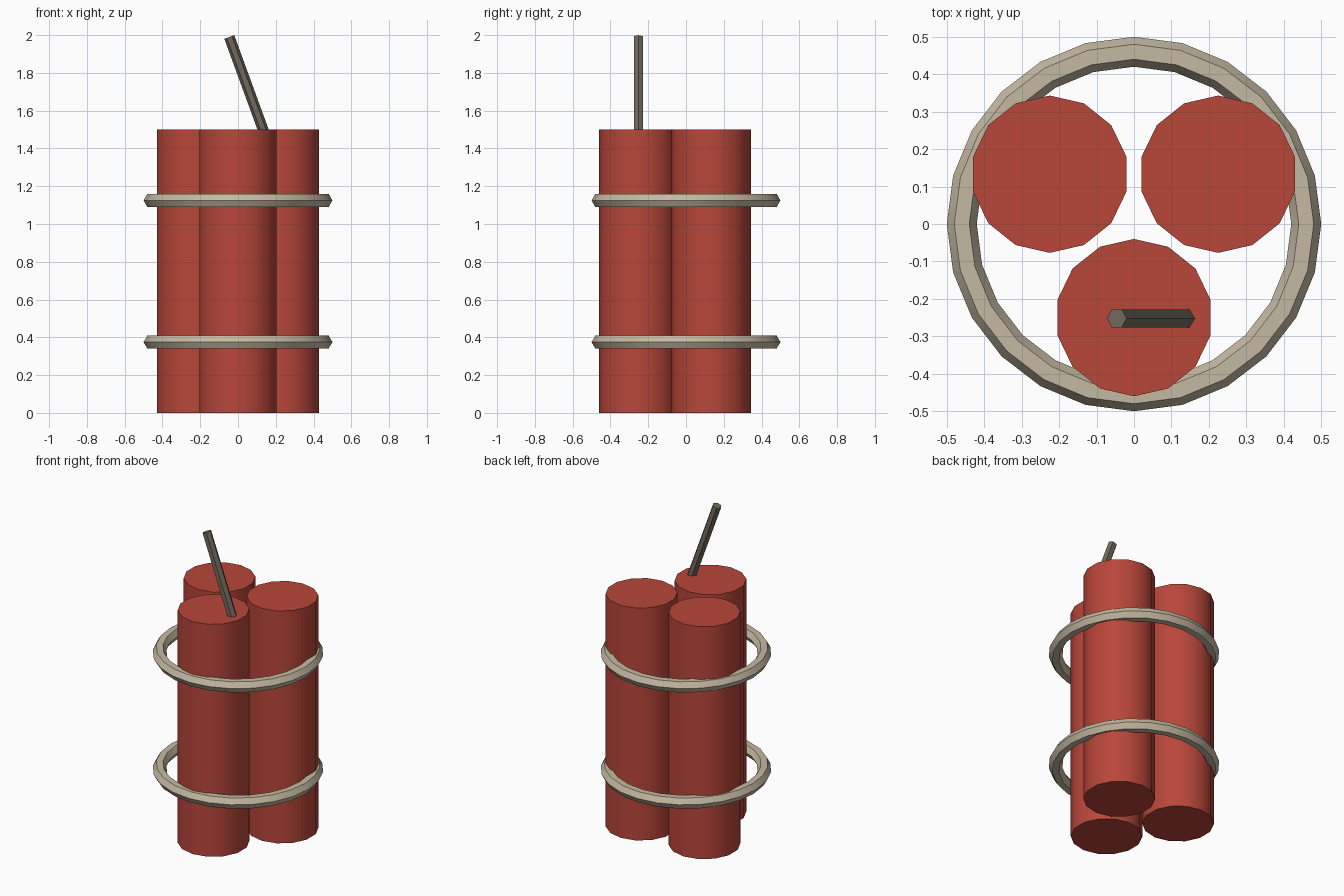
import bpy, bmesh, math
from mathutils import Vector

if "Cube" in bpy.data.objects:
    bpy.data.objects.remove(bpy.data.objects["Cube"])


def material(name, rgb):
    m = bpy.data.materials.new(name)
    m.diffuse_color = (*rgb, 1)
    m.use_nodes = True
    m.node_tree.nodes["Principled BSDF"].inputs["Base Color"].default_value = m.diffuse_color
    return m


RED = material("stick red", (0.48, 0.061, 0.042))
ROPE = material("rope beige", (0.56, 0.485, 0.36))
FUSE = material("fuse grey brown", (0.165, 0.141, 0.108))


def finish(obj, name, mat):
    obj.name = name
    obj.data.materials.append(mat)
    bpy.ops.object.shade_smooth_by_angle(angle=math.radians(40))


def cylinder(name, start, end, radius, sides, mat, turn=0):
    a, b = Vector(start), Vector(end)
    bpy.ops.mesh.primitive_cylinder_add(vertices=sides, radius=radius, depth=(b - a).length)
    obj = bpy.context.object
    # turn the sides about the axis, then lean in the xz plane
    obj.rotation_euler = (0, math.atan2(b.x - a.x, b.z - a.z), 0)
    obj.location = (a + b) / 2
    for v in obj.data.vertices:
        x, y = v.co.x, v.co.y
        v.co.x = x * math.cos(turn) - y * math.sin(turn)
        v.co.y = x * math.sin(turn) + y * math.cos(turn)
    finish(obj, name, mat)


# Three 14-sided sticks
for name, x, y in (("front_stick", 0, -0.25), ("left_stick", -0.225, 0.133),
                   ("right_stick", 0.225, 0.133)):
    cylinder(name, (x, y, 0), (x, y, 1.5), 0.21, 14, RED)

# Two rope bands with a hexagonal section
for name, z in (("lower_band", 0.375), ("upper_band", 1.125)):
    bpy.ops.mesh.primitive_torus_add(major_segments=24, minor_segments=6,
                                     major_radius=0.46, minor_radius=0.04,
                                     location=(0, 0, z))
    obj = bpy.context.object
    finish(obj, name, ROPE)
    obj.data.shade_smooth()

# Leaning fuse on the front stick
cylinder("fuse", (0.14, -0.252, 1.48), (-0.046, -0.252, 1.99), 0.028, 6, FUSE, math.pi / 6)
